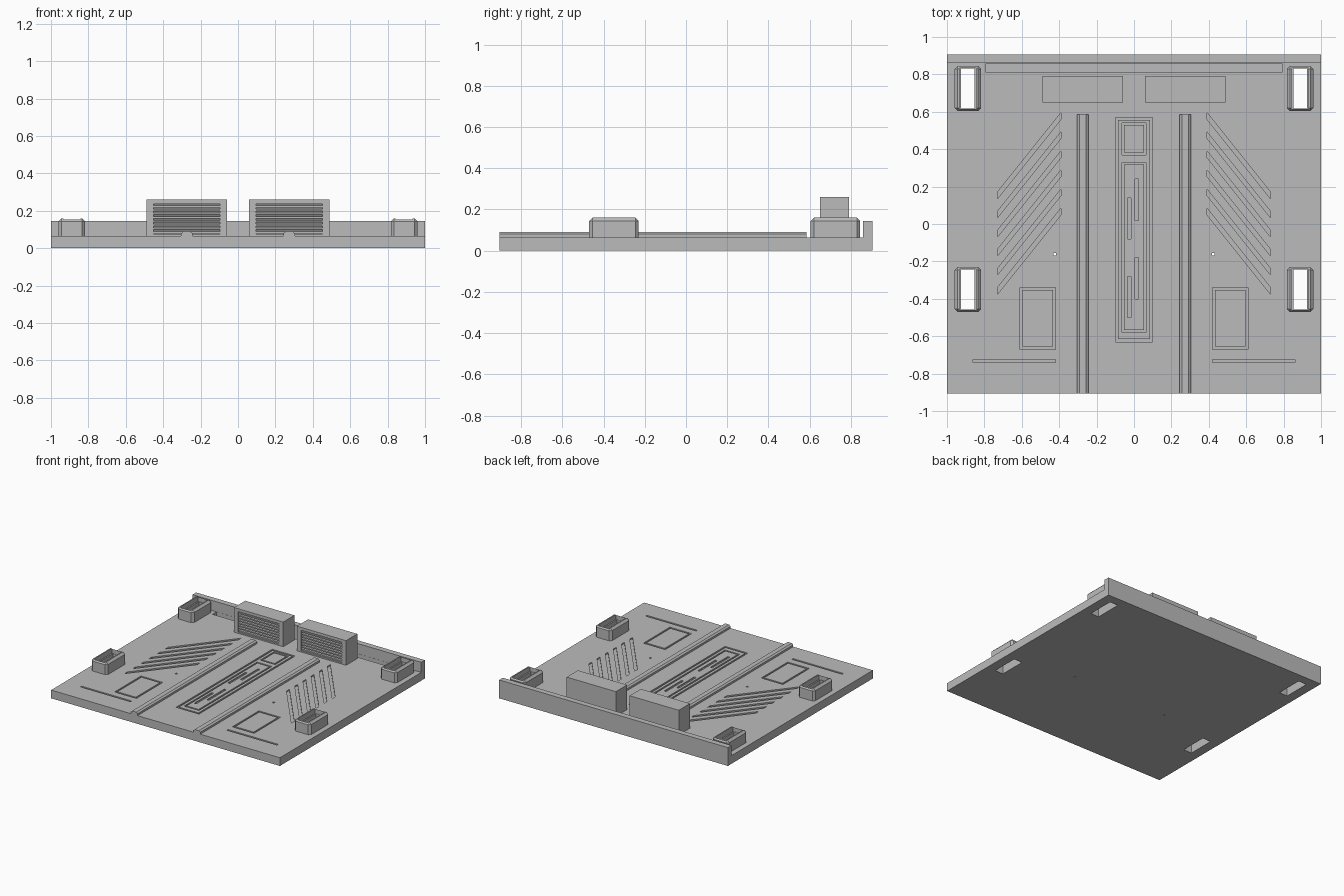
import bpy, bmesh

if "Cube" in bpy.data.objects:
    bpy.data.objects.remove(bpy.data.objects["Cube"], do_unlink=True)

grey = bpy.data.materials.new("plain_grey")
grey.use_nodes = True
grey.diffuse_color = (0.5, 0.5, 0.5, 1)
grey.node_tree.nodes["Principled BSDF"].inputs["Base Color"].default_value = (0.5, 0.5, 0.5, 1)

FLOOR = 0.065   # top of the base slab
ETCH = 0.01     # depth of shallow floor engravings


def finish(bm, name):
    bmesh.ops.recalc_face_normals(bm, faces=bm.faces)
    mesh = bpy.data.meshes.new(name)
    bm.to_mesh(mesh)
    bm.free()
    mesh.materials.append(grey)
    obj = bpy.data.objects.new(name, mesh)
    bpy.context.scene.collection.objects.link(obj)
    return obj


def prism(bm, points, axis, lo, hi):
    """Extrude a 2D outline along an axis (0, 1 or 2) from lo to hi."""
    def place(p, t):
        co = list(p)
        co.insert(axis, t)
        return bm.verts.new(co)
    a = [place(p, lo) for p in points]
    b = [place(p, hi) for p in points]
    bm.faces.new(a)
    bm.faces.new(b)
    for i in range(len(a)):
        j = (i + 1) % len(a)
        bm.faces.new((a[i], a[j], b[j], b[i]))


def rect(x0, x1, y0, y1):
    return [(x0, y0), (x1, y0), (x1, y1), (x0, y1)]


def box(bm, x0, x1, y0, y1, z0, z1):
    prism(bm, rect(x0, x1, y0, y1), 2, z0, z1)


def frame(bm, x0, x1, y0, y1, w, z0, z1):
    """Rectangular ring of line width w."""
    loops = [[bm.verts.new((x, y, z)) for x, y in rect(x0 + d, x1 - d, y0 + d, y1 - d)]
             for d, z in ((0, z0), (0, z1), (w, z1), (w, z0))]
    for k in range(4):
        a, b = loops[k], loops[(k + 1) % 4]
        for i in range(4):
            j = (i + 1) % 4
            bm.faces.new((a[i], a[j], b[j], b[i]))


def cut(obj, cutter_bm):
    cutter = finish(cutter_bm, obj.name + "_cutter")
    cutter.hide_render = True
    mod = obj.modifiers.new("cut", 'BOOLEAN')
    mod.operation, mod.solver, mod.object = 'DIFFERENCE', 'EXACT', cutter
    bpy.context.view_layer.objects.active = obj
    bpy.ops.object.modifier_apply(modifier=mod.name)
    bpy.data.objects.remove(cutter, do_unlink=True)


# Base slab and rear wall share one stepped profile
bm = bmesh.new()
prism(bm, [(-0.905, 0), (0.905, 0), (0.905, 0.145), (0.86, 0.145), (0.86, FLOOR), (-0.905, FLOOR)],
      0, -1, 1)
base = finish(bm, "base_plate")

SOCKET_X = 0.888
SOCKET_Y = {"front": -0.35, "back": 0.725}
low, high = FLOOR - ETCH, FLOOR + 0.02

# Floor openings and engravings
bm = bmesh.new()
box(bm, -0.79, 0.79, 0.81, 0.859, 0.035, high)
for s in (-1, 1):
    def span(a, b):
        return sorted((s * a, s * b))
    for cy in SOCKET_Y.values():
        box(bm, *span(SOCKET_X - 0.036, SOCKET_X + 0.036), cy - 0.107, cy + 0.107, -0.1, 0.2)
    box(bm, *span(0.417, 0.431), -0.169, -0.155, -0.1, 0.2)
    box(bm, *span(0.42, 0.86), -0.74, -0.725, low, high)
    frame(bm, *span(0.42, 0.61), -0.67, -0.34, 0.014, low, high)
    for i in range(6):
        y = 0.05 + 0.102 * i
        prism(bm, [(s * 0.39, y), (s * 0.39, y + 0.035), (s * 0.73, y - 0.39), (s * 0.73, y - 0.425)],
              2, low, high)
# Central panel outlines and bars
frame(bm, -0.1, 0.1, -0.63, 0.57, 0.014, low, high)
frame(bm, -0.065, 0.065, -0.58, 0.33, 0.012, low, high)
frame(bm, -0.065, 0.065, 0.37, 0.54, 0.012, low, high)
for x, y in ((-0.025, -0.5), (0.015, -0.4), (-0.025, -0.08), (0.015, 0.02)):
    box(bm, x - 0.009, x + 0.009, y, y + 0.22, low, high)
cut(base, bm)

for s, side in ((-1, "right"), (1, "left")):
    # Long floor rails with chamfered tops
    bm = bmesh.new()
    c = s * 0.274
    prism(bm, [(c - 0.03, FLOOR), (c + 0.03, FLOOR), (c + 0.03, 0.08), (c + 0.018, 0.09),
               (c - 0.018, 0.09), (c - 0.03, 0.08)], 1, -0.905, 0.585)
    finish(bm, side + "_rail")

    # Vent housing with a recessed front
    bm = bmesh.new()
    c = s * 0.275
    box(bm, c - 0.215, c + 0.215, 0.65, 0.79, FLOOR, 0.26)
    housing = finish(bm, side + "_vent_housing")
    bm = bmesh.new()
    box(bm, c - 0.178, c + 0.178, 0.6, 0.69, 0.075, 0.237)
    cut(housing, bm)

    # Sloping louvre slats
    bm = bmesh.new()
    for i in range(8):
        z = 0.079 + 0.02 * i
        prism(bm, [(0.655, z), (0.69, z + 0.008), (0.69, z + 0.018), (0.655, z + 0.01)],
              0, c - 0.178, c + 0.178)
    finish(bm, side + "_vent_slats")

    # Chamfered open sockets near the corners
    for end, cy in SOCKET_Y.items():
        cx = s * SOCKET_X
        bm = bmesh.new()
        box(bm, cx - 0.071, cx + 0.071, cy - 0.12, cy + 0.12, FLOOR, 0.16)
        edges = [e for e in bm.edges if max(v.co.z for v in e.verts) > 0.1]
        bmesh.ops.bevel(bm, geom=edges, offset=0.016, segments=1, affect='EDGES')
        socket = finish(bm, f"{end}_{side}_socket")
        bm = bmesh.new()
        box(bm, cx - 0.036, cx + 0.036, cy - 0.107, cy + 0.107, 0, 0.14)
        cut(socket, bm)
        bm = bmesh.new()
        box(bm, cx - 0.046, cx + 0.046, cy - 0.11, cy + 0.11, 0.12, 0.2)
        cut(socket, bm)
